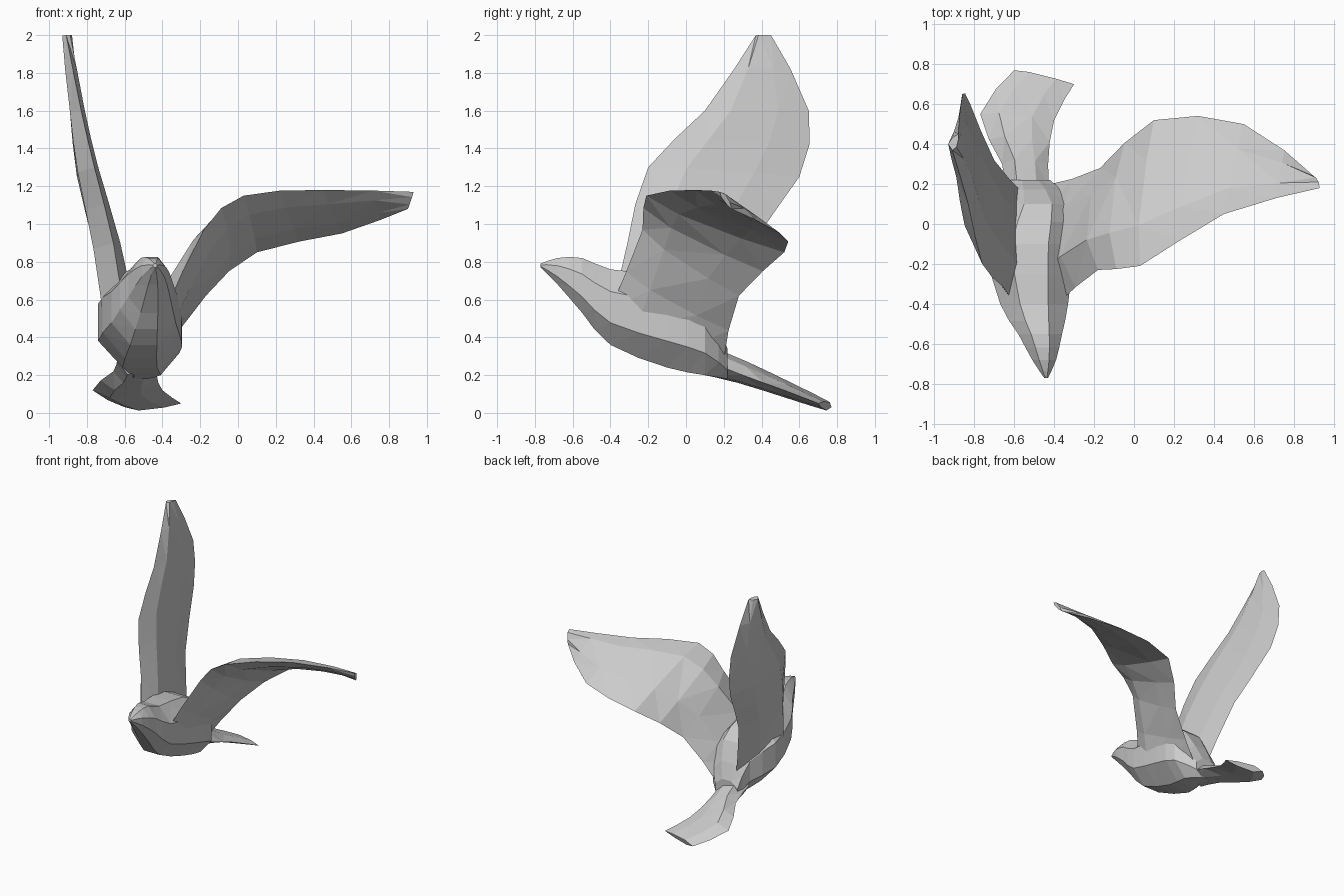
import bpy
import bmesh
from math import cos, sin, pi
from mathutils import Vector

if "Cube" in bpy.data.objects:
    bpy.data.objects.remove(bpy.data.objects["Cube"])

# Single plain grey
grey = bpy.data.materials.new("plain_grey")
grey.use_nodes = True
colour = (0.6, 0.6, 0.6, 1)
grey.diffuse_color = colour
grey.node_tree.nodes["Principled BSDF"].inputs["Base Color"].default_value = colour


def smooth_path(points):
    """Pass a smooth curve through the points and halve every span."""
    points = [Vector(point) for point in points]
    last = len(points) - 1
    path = []
    for i in range(last):
        start, end = points[i], points[i + 1]
        before, after = points[max(i - 1, 0)], points[min(i + 2, last)]
        middle = (start + end) / 2
        path += [start, middle + (start + end - before - after) / 16]
    return path + [points[last]]


def loft(name, rings):
    """Skin a list of equal-sized point rings into a closed, faceted solid."""
    bm = bmesh.new()
    loops = [[bm.verts.new(point) for point in ring] for ring in rings]
    for near, far in zip(loops, loops[1:]):
        for i in range(len(near)):
            j = (i + 1) % len(near)
            bm.faces.new((near[i], near[j], far[j], far[i]))
    bm.faces.new(loops[0])
    bm.faces.new(loops[-1])
    bmesh.ops.triangulate(bm, faces=bm.faces[:])
    bmesh.ops.recalc_face_normals(bm, faces=bm.faces[:])
    mesh = bpy.data.meshes.new(name)
    bm.to_mesh(mesh)
    bm.free()
    mesh.materials.append(grey)
    obj = bpy.data.objects.new(name, mesh)
    bpy.context.collection.objects.link(obj)


def flat_oval(station, sides=8):
    """Upright ring, flat on back and belly: depth, centre, half width, belly, back."""
    y, x, half_width, belly, back = station
    middle, half_height = (belly + back) / 2, (back - belly) / 2
    grow = 1 / cos(pi / sides)
    turns = [2 * pi * (i + 0.5) / sides for i in range(sides)]
    return [(x + half_width * grow * cos(turn), y, middle + half_height * grow * sin(turn))
            for turn in turns]


def blade(name, leading, trailing, over, under, taper):
    """Loft an aerofoil between two edges, bulging by its own depth on each face."""
    leads, trails = smooth_path(leading), smooth_path(trailing)
    last = len(leads) - 1
    middles = [(lead + trail) / 2 for lead, trail in zip(leads, trails)]
    rings = []
    for i, (lead, trail) in enumerate(zip(leads, trails)):
        span = middles[min(i + 1, last)] - middles[max(i - 1, 0)]
        normal = (lead - trail).cross(span).normalized() * (1 - taper * i / last)
        front, rear = lead.lerp(trail, 0.25), lead.lerp(trail, 0.7)
        rings.append([lead, front + normal * over, rear + normal * over * 0.7,
                      trail, rear - normal * under * 0.7, front - normal * under])
    loft(name, rings)


# Body with head and beak, from the beak tip back to the rump
body = smooth_path([
    (-0.77, -0.44, 0.01, 0.77, 0.79),
    (-0.68, -0.45, 0.06, 0.68, 0.82),
    (-0.55, -0.47, 0.11, 0.53, 0.82),
    (-0.4, -0.5, 0.17, 0.36, 0.76),
    (-0.1, -0.52, 0.22, 0.24, 0.72),
    (0.1, -0.48, 0.17, 0.2, 0.6),
    (0.22, -0.52, 0.1, 0.18, 0.34),
])
loft("body", [flat_oval(station) for station in body])

# Fanned, slightly tilted tail
blade("tail",
      [(-0.64, 0.1, 0.28), (-0.66, 0.3, 0.22), (-0.77, 0.55, 0.12), (-0.6, 0.77, 0.03)],
      [(-0.42, 0.1, 0.28), (-0.43, 0.3, 0.2), (-0.4, 0.52, 0.12), (-0.3, 0.7, 0.05)],
      over=0.08, under=0.08, taper=0.7)

# Left wing, swept out level
blade("left_wing",
      [(-0.38, -0.4, 0.55), (-0.18, -0.23, 0.97), (0.03, -0.21, 1.15),
       (0.45, 0.05, 1.18), (0.93, 0.18, 1.17)],
      [(-0.42, 0.2, 0.28), (-0.17, 0.28, 0.62), (0.1, 0.52, 0.85),
       (0.55, 0.5, 0.95), (0.9, 0.24, 1.08)],
      over=0.09, under=0.05, taper=0.8)

# Right wing, raised almost upright and bulging outward
blade("right_wing",
      [(-0.6, -0.4, 0.5), (-0.66, -0.31, 0.9), (-0.76, -0.2, 1.3),
       (-0.83, 0.1, 1.6), (-0.91, 0.37, 2)],
      [(-0.55, 0.15, 0.3), (-0.7, 0.32, 0.85), (-0.82, 0.6, 1.25),
       (-0.86, 0.65, 1.6), (-0.88, 0.45, 2)],
      over=0.12, under=0.06, taper=0.75)
